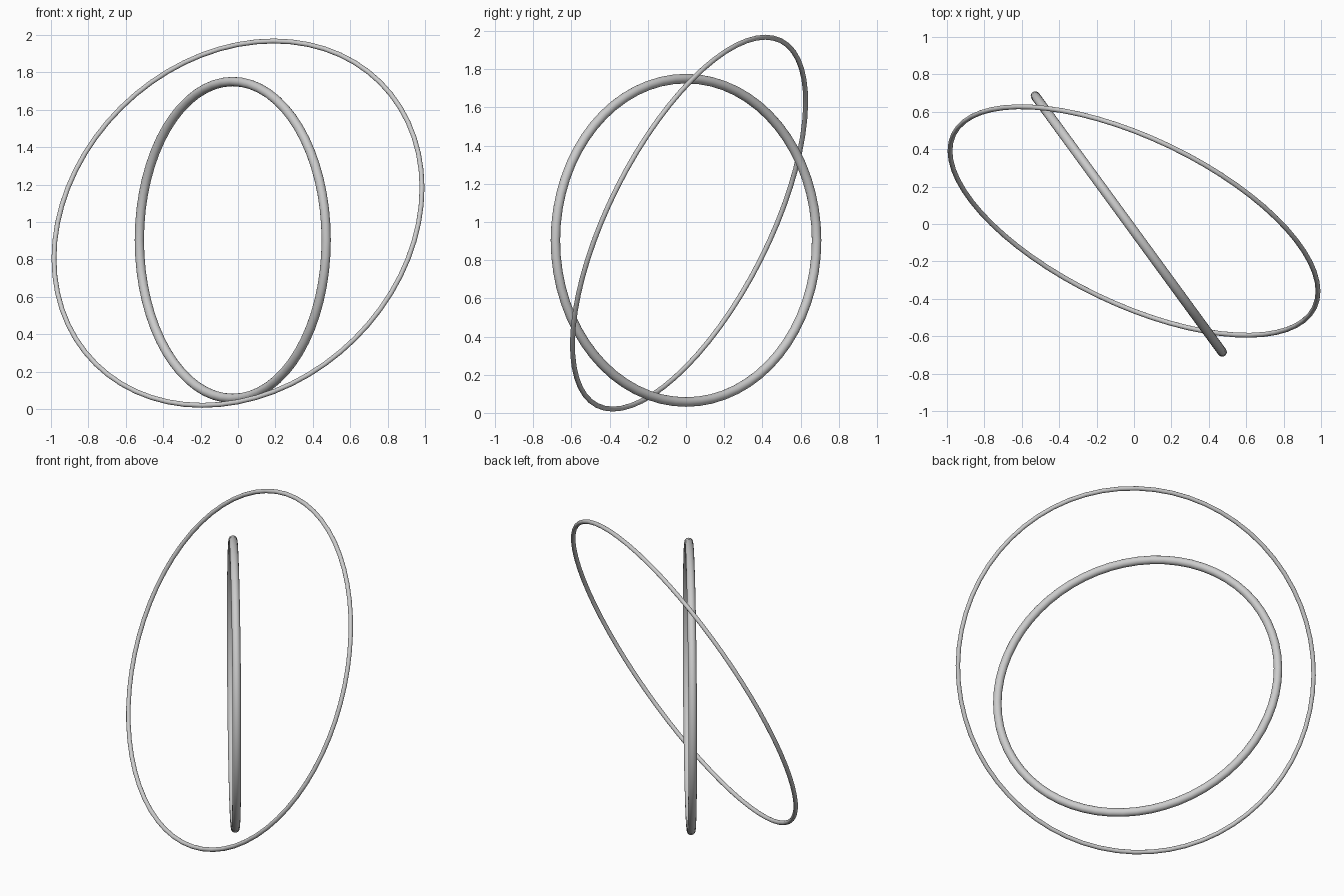
import bpy
from mathutils import Vector

if "Cube" in bpy.data.objects:
    bpy.data.objects.remove(bpy.data.objects["Cube"])


def ring(name, center, normal, major, minor):
    # Round hoop whose axis points along the given normal
    rot = Vector(normal).to_track_quat('Z', 'Y').to_euler()
    bpy.ops.mesh.primitive_torus_add(
        location=center, rotation=rot, major_radius=major, minor_radius=minor,
        major_segments=64, minor_segments=16)
    obj = bpy.context.object
    obj.name = name
    bpy.ops.object.shade_smooth_by_angle()
    return obj


# Thick upright inner ring
ring("inner_ring", (-0.028, 0.0, 0.904), (0.808, 0.590, 0.0), 0.847, 0.025)

# Thin tilted outer ring
ring("outer_ring", (0.0, 0.016, 0.994), (0.393, 0.821, -0.414), 1.070, 0.013)
